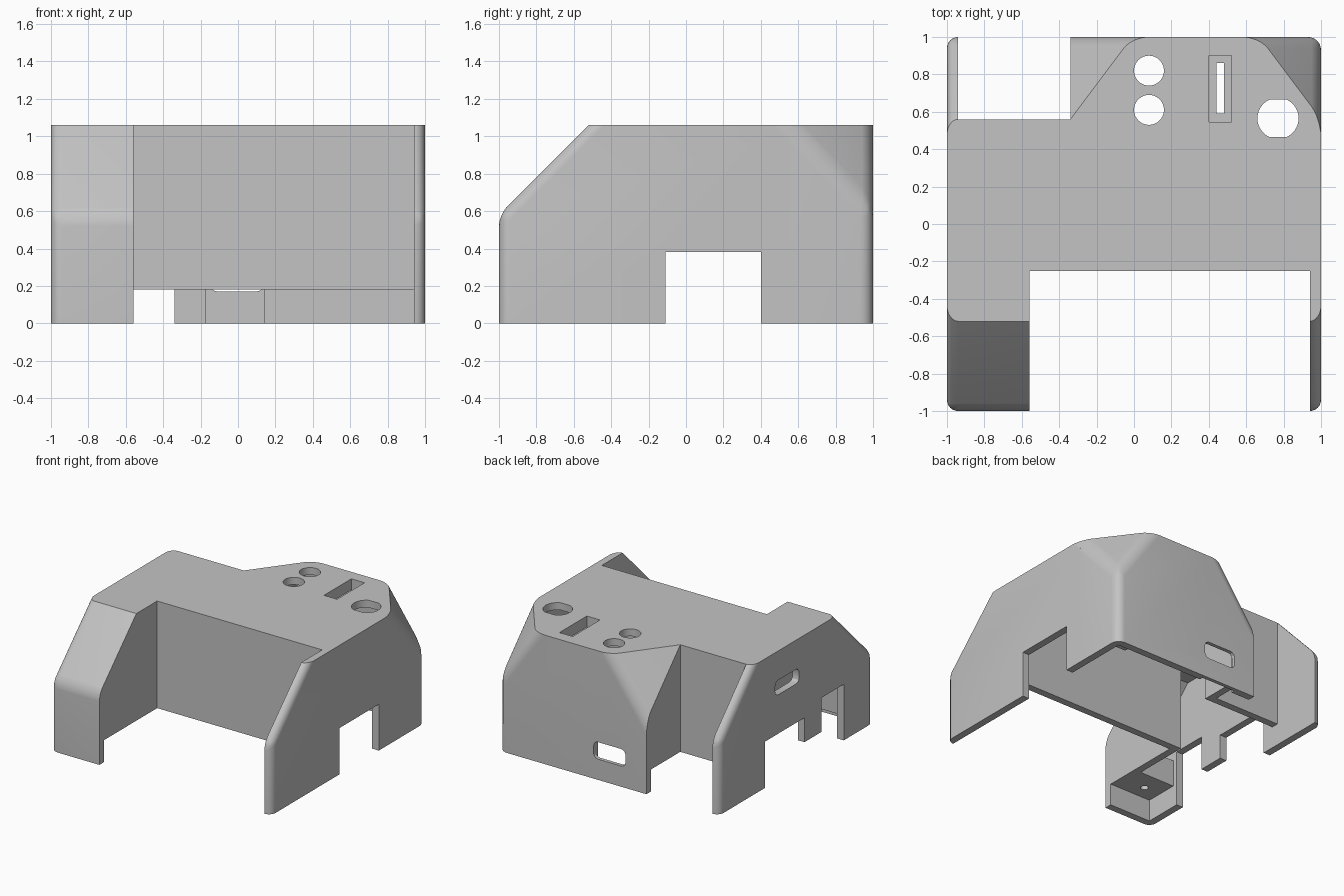
import bpy, bmesh, math
from mathutils import Vector

cube = bpy.data.objects.get("Cube")
if cube:
    bpy.data.objects.remove(cube, do_unlink=True)

TOP, WALL, RIM = 1.06, 0.06, 0.18


def finish(bm, name):
    bmesh.ops.recalc_face_normals(bm, faces=bm.faces)
    mesh = bpy.data.meshes.new(name)
    bm.to_mesh(mesh)
    bm.free()
    obj = bpy.data.objects.new(name, mesh)
    bpy.context.collection.objects.link(obj)
    return obj


def bevel(bm, width, rule, segments=6):
    """Round every edge whose two ends pass the rule."""
    edges = [e for e in bm.edges if rule(e.verts[0].co, e.verts[1].co)]
    bmesh.ops.bevel(bm, geom=edges, offset=width, segments=segments,
                    profile=0.5, affect='EDGES', clamp_overlap=True)


def prism_bm(profile, x0, x1):
    """Extrude a (y, z) profile along x."""
    bm = bmesh.new()
    face = bm.faces.new([bm.verts.new((x0, y, z)) for y, z in profile])
    out = bmesh.ops.extrude_face_region(bm, geom=[face])
    verts = [v for v in out["geom"] if isinstance(v, bmesh.types.BMVert)]
    bmesh.ops.translate(bm, verts=verts, vec=(x1 - x0, 0, 0))
    bmesh.ops.recalc_face_normals(bm, faces=bm.faces)
    return bm


def box_bm(x, y, z):
    return prism_bm([(y[0], z[0]), (y[1], z[0]), (y[1], z[1]), (y[0], z[1])], *x)


def box(name, x, y, z):
    return finish(box_bm(x, y, z), name)


def slot(name, x, y, z, axis, radius):
    """Box with rounded corners around one axis."""
    bm = box_bm(x, y, z)
    bevel(bm, radius, lambda a, b: abs((a - b)[axis]) > 0.9 * (a - b).length, 3)
    return finish(bm, name)


def cylinder(name, x, y, z, radius):
    bm = bmesh.new()
    bmesh.ops.create_cone(bm, cap_ends=True, segments=40, radius1=radius,
                          radius2=radius, depth=z[1] - z[0])
    bmesh.ops.translate(bm, verts=bm.verts, vec=(x, y, sum(z) / 2))
    return finish(bm, name)


def combine(target, tool, operation):
    """Apply a boolean and discard the tool."""
    mod = target.modifiers.new("combine", 'BOOLEAN')
    mod.object, mod.operation, mod.solver = tool, operation, 'EXACT'
    bpy.context.view_layer.update()
    graph = bpy.context.evaluated_depsgraph_get()
    mesh = bpy.data.meshes.new_from_object(target.evaluated_get(graph))
    target.modifiers.clear()
    target.data = mesh
    bpy.data.objects.remove(tool, do_unlink=True)


def cut(tool):
    combine(shell, tool, 'DIFFERENCE')


def add(tool):
    combine(shell, tool, 'UNION')


def slice_off(bm, point, normal):
    out = bmesh.ops.bisect_plane(bm, geom=bm.verts[:] + bm.edges[:] + bm.faces[:],
                                 plane_co=point, plane_no=normal, clear_outer=True)
    rim = [g for g in out["geom_cut"] if isinstance(g, bmesh.types.BMEdge)]
    bmesh.ops.edgeloop_fill(bm, edges=rim)
    bmesh.ops.recalc_face_normals(bm, faces=bm.faces)


def hood(name, inset):
    """Rear block with both upper rear corners sliced off."""
    start = 0.4 if inset else 0.45
    low = 0.1 if inset else 0
    bm = box_bm((-0.34 + inset, 1 - inset), (start, 1 - inset), (low, TOP - inset))
    for x, x_top in ((-0.34, -0.01), (1, 0.67)):
        a, b, c = Vector((x, 0.56, TOP)), Vector((x_top, 1, TOP)), Vector((x, 1, 0.6))
        n = (b - a).cross(c - a).normalized()
        if n.z < 0:
            n = -n
        slice_off(bm, a - n * inset, n)
    if not inset:
        def soft(a, b):
            flat = abs(a.z - b.z) < 0.001 and (a.z > TOP - 0.01 or a.z < 0.01)
            at_step = a.x < -0.33 and b.x < -0.33
            at_start = a.y < 0.46 and b.y < 0.46
            return not (flat or at_step or at_start)
        bevel(bm, 0.07, soft)
    return finish(bm, name)


# Main shell: sloped front and rear, rounded side edges
bm = prism_bm([(-1, 0), (1, 0), (1, 0.6), (0.56, TOP), (-0.52, TOP), (-1, 0.58)], -1, 1)
bevel(bm, WALL, lambda a, b: max(abs(a.y), abs(b.y)) > 0.9
      and not (a.z < 0.01 and b.z < 0.01))
shell = finish(bm, "enclosure_shell")

# Rear notch, raised hood and front bay
cut(box("rear_notch", (-0.94, 1.2), (0.56, 1.2), (-0.2, 1.3)))
add(hood("rear_hood", 0))
cut(box("front_bay", (-0.56, 0.94), (-1.2, -0.25), (-0.2, 1.3)))

# Hollow interior
roof = TOP - WALL
cut(box("main_cavity", (-0.94, 0.94), (-0.19, 0.50), (0.1, roof)))
cut(finish(prism_bm([(-0.94, 0.1), (-0.1, 0.1), (-0.1, roof), (-0.49, roof),
                     (-0.94, 0.55)], -0.94, -0.62), "corner_cavity"))
cut(hood("hood_cavity", WALL))
cut(box("lower_clearance", (-0.94, 0.94), (-0.94, 0.94), (-0.2, RIM)))

# Side wall openings
for side in (-1, 1):
    xs = sorted((side * 0.93, side * 1.1))
    cut(box("side_opening", xs, (-0.11, 0.40), (-0.2, 0.38)))
cut(box("tab_gap", (-1.1, -0.93), (-0.62, -0.33), (-0.2, 0.46)))
cut(box("tab_trim", (-1.1, -0.93), (-0.34, -0.10), (-0.2, RIM)))

# Connector windows
cut(box("rear_window_recess", (-0.17, 0.14), (0.9, 0.97), (-0.2, 0.36)))
cut(slot("rear_window", (-0.15, 0.14), (0.9, 1.1), (0.17, 0.31), 1, 0.04))
cut(slot("side_window", (-1.1, -0.9), (-0.04, 0.27), (0.70, 0.82), 0, 0.04))

# Screw bosses and switch frame
add(box("front_boss", (-0.97, -0.59), (-0.97, -0.66), (RIM, 0.40)))
add(box("rear_boss", (0.65, 0.97), (0.67, 0.97), (RIM, 0.40)))
add(box("switch_frame", (0.36, 0.56), (0.50, 0.96), (0.92, 1.03)))
for x, y in ((-0.79, -0.82), (0.80, 0.82)):
    cut(cylinder("screw_hole", x, y, (0.1, 0.36), 0.03))

# Holes in the top
for y in (0.61, 0.82):
    cut(cylinder("button_hole", 0.08, y, (0.8, 1.3), 0.08))
cut(box("switch_recess", (0.40, 0.52), (0.545, 0.90), (0.97, 1.3)))
cut(box("switch_slot", (0.44, 0.48), (0.59, 0.86), (0.8, 1.3)))
socket = cylinder("socket_hole", 0.77, 0.565, (0.8, 1.3), 0.11)
combine(socket, box("socket_flats", (0.5, 1.1), (0.465, 0.665), (0.7, 1.4)), 'INTERSECT')
cut(socket)

# Single plain grey material
grey = bpy.data.materials.new("plain_grey")
grey.use_nodes = True
colour = (0.55, 0.55, 0.55, 1)
grey.diffuse_color = colour
grey.node_tree.nodes["Principled BSDF"].inputs["Base Color"].default_value = colour
shell.data.materials.clear()
shell.data.materials.append(grey)
for poly in shell.data.polygons:
    poly.material_index = 0

bpy.ops.object.select_all(action='DESELECT')
shell.select_set(True)
bpy.context.view_layer.objects.active = shell
bpy.ops.object.shade_smooth_by_angle(angle=math.radians(25))
